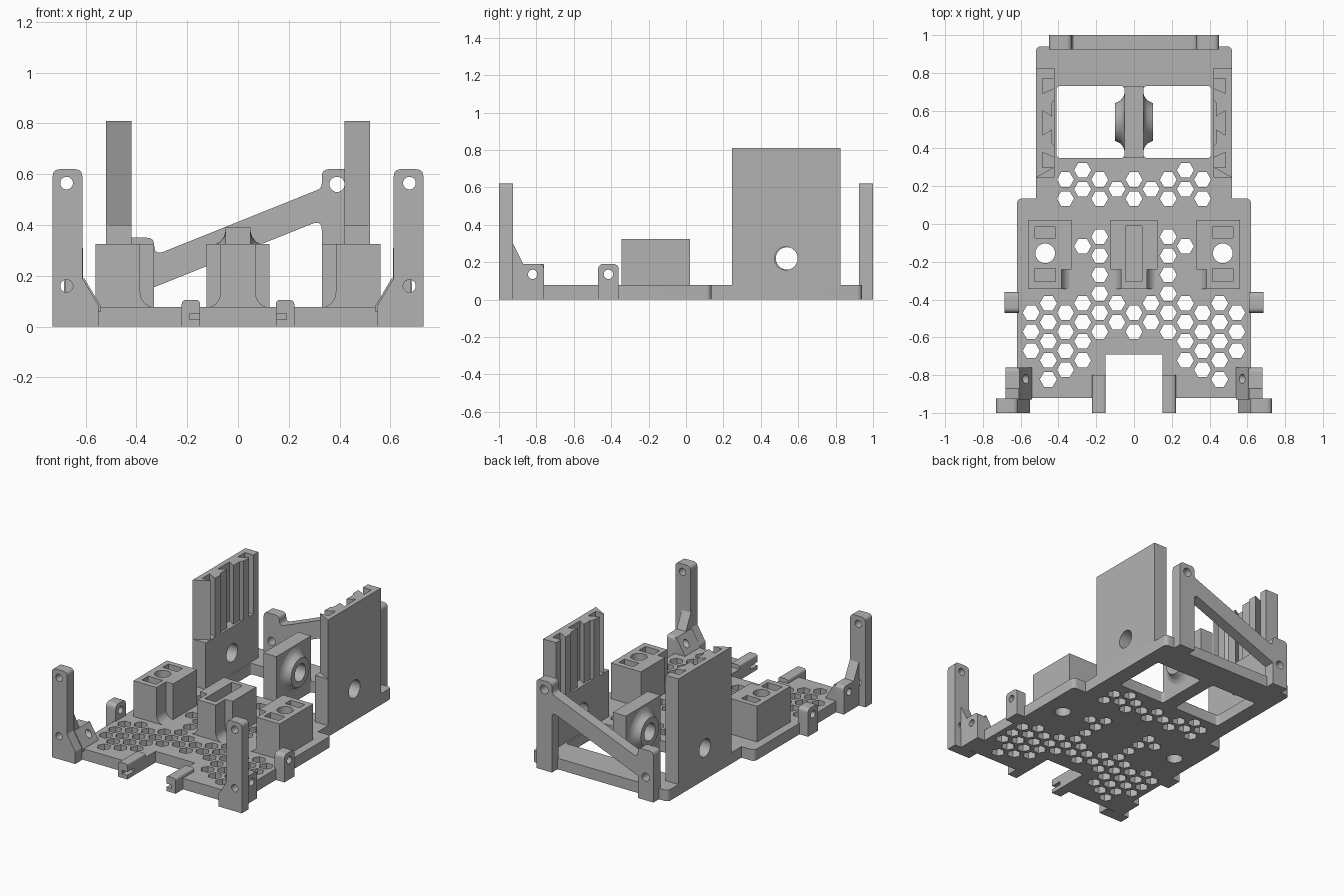
import bpy, bmesh, math
from mathutils import Vector

if "Cube" in bpy.data.objects:
    bpy.data.objects.remove(bpy.data.objects["Cube"])

grey = bpy.data.materials.new("plain grey")
grey.diffuse_color = (0.45, 0.45, 0.45, 1)
grey.use_nodes = True
grey.node_tree.nodes["Principled BSDF"].inputs["Base Color"].default_value = grey.diffuse_color
AXES = {'x': lambda u, v, w: (w, u, v),
        'y': lambda u, v, w: (u, w, v),
        'z': lambda u, v, w: (u, v, w)}


def circle(u, v, r, n=24, start=0.0):
    return [(u + r * math.cos(start + 2 * math.pi * i / n),
             v + r * math.sin(start + 2 * math.pi * i / n)) for i in range(n)]


def rect(u0, u1, v0, v1, r=0.0):
    return rounded([(u0, v0, r), (u1, v0, r), (u1, v1, r), (u0, v1, r)])


def rounded(points, n=5):
    """Polygon whose corners (u, v, radius) are rounded where a radius is given."""
    out = []
    for i, p in enumerate(points):
        c = Vector(p[:2])
        r = p[2] if len(p) > 2 else 0
        if not r:
            out.append(tuple(c))
            continue
        a = c + (Vector(points[i - 1][:2]) - c).normalized() * r
        b = c + (Vector(points[(i + 1) % len(points)][:2]) - c).normalized() * r
        for k in range(n + 1):
            t = k / n
            out.append(tuple(a * (1 - t) ** 2 + c * 2 * t * (1 - t) + b * t * t))
    return out


def prism(name, loops, lo, hi, axis='z', side=1):
    """Extrude an outline with holes from lo to hi along an axis."""
    cu = bpy.data.curves.new(name, 'CURVE')
    cu.dimensions, cu.fill_mode, cu.extrude = '2D', 'BOTH', 0.5
    for loop in loops:
        s = cu.splines.new('POLY')
        s.points.add(len(loop) - 1)
        for p, q in zip(s.points, loop):
            p.co = (q[0], q[1], 0, 1)
        s.use_cyclic_u = True
    tmp = bpy.data.objects.new(name, cu)
    bpy.context.collection.objects.link(tmp)
    dg = bpy.context.evaluated_depsgraph_get()
    me = bpy.data.meshes.new_from_object(tmp.evaluated_get(dg))
    bpy.data.objects.remove(tmp)
    bm = bmesh.new()
    bm.from_mesh(me)
    for v in bm.verts:
        w = lo + (v.co.z + 0.5) * (hi - lo)
        x, y, z = AXES[axis](v.co.x, v.co.y, w)
        v.co = (x * side, y, z)
    bmesh.ops.remove_doubles(bm, verts=bm.verts, dist=1e-5)
    bmesh.ops.recalc_face_normals(bm, faces=bm.faces)
    bm.to_mesh(me)
    bm.free()
    me.name = name
    me.materials.clear()
    me.materials.append(grey)
    ob = bpy.data.objects.new(name, me)
    bpy.context.collection.objects.link(ob)
    return ob


def cut(ob, cutter):
    m = ob.modifiers.new("hole", 'BOOLEAN')
    m.operation, m.object, m.solver = 'DIFFERENCE', cutter, 'EXACT'
    dg = bpy.context.evaluated_depsgraph_get()
    me = bpy.data.meshes.new_from_object(ob.evaluated_get(dg))
    ob.modifiers.clear()
    ob.data = me
    bpy.data.objects.remove(cutter)


def fillet(u, z, r, direction, n=6):
    """Concave fillet profile rising against a wall at u."""
    arc = [(u + direction * r * (1 - math.cos(t)), z + r * (1 - math.sin(t)))
           for t in [i * math.pi / 2 / n for i in range(n + 1)]]
    return [(u, z)] + arc


# Base plate: outline, twin windows, screw holes and honeycomb
half = [(0.15, -0.69), (0.15, -0.92), (0.62, -0.92), (0.62, 0.135, 0.03),
        (0.52, 0.135), (0.52, 0.94, 0.03), (0.45, 0.94)]
outline = rounded(half + [(-p[0],) + p[1:] for p in reversed(half)])
holes = [rect(0.05, 0.41, 0.35, 0.73, 0.02), rect(-0.41, -0.05, 0.35, 0.73, 0.02),
         circle(0.47, -0.155, 0.052), circle(-0.47, -0.155, 0.052)]
comb = {0: [0, 1, 7, 8], 1: [1, 7, 8], 2: [0, 1, 3, 4, 5, 6, 7, 8],
        3: [0, 1, 4, 7, 8, 9, 10], 4: [0, 1, 7, 8, 9, 10],
        5: [7, 8, 9, 10, 11], 6: [7, 8, 9]}
for col, rows in comb.items():
    for row in rows:
        y = (0.285 if col % 2 else 0.235) - 0.1007 * row
        for s in ((1, -1) if col else (1,)):
            holes.append(circle(s * col * 0.0907, y, 0.045, 6))
prism("base_plate", [outline] + holes, 0, 0.077)

# Centre socket with narrowed front and long pocket
prism("centre_socket", [[(-0.07, -0.345), (0.07, -0.345), (0.07, -0.24), (0.125, -0.24),
                         (0.125, 0.022), (-0.125, 0.022), (-0.125, -0.24), (-0.07, -0.24)],
                        rect(-0.042, 0.042, -0.305, -0.01)], 0.07, 0.325)

# Bearing wall across the windows, with a flared collar on both faces
prism("bearing_wall", [rect(0.35, 0.73, 0, 0.39), circle(0.54, 0.22, 0.06)],
      -0.05, 0.05, 'x')

for s in (1, -1):
    side = "right" if s > 0 else "left"
    # Bearing collar: revolved ring profile of (x, radius)
    bm = bmesh.new()
    prof = [(0.048, 0.16), (0.055, 0.135), (0.07, 0.115), (0.1, 0.1), (0.1, 0.06), (0.048, 0.06)]
    rings = [[bm.verts.new((s * x, 0.54 + a, 0.22 + b)) for a, b in circle(0, 0, r, 32)]
             for x, r in prof]
    for i in range(len(rings)):
        p, q = rings[i - 1], rings[i]
        for k in range(32):
            bm.faces.new((p[k - 1], p[k], q[k], q[k - 1]))
    bmesh.ops.recalc_face_normals(bm, faces=bm.faces)
    me = bpy.data.meshes.new("bearing_collar")
    bm.to_mesh(me)
    bm.free()
    me.materials.append(grey)
    bpy.context.collection.objects.link(bpy.data.objects.new(side + "_bearing_collar", me))

    # Tall side wall: solid lower half with a round hole, slotted upper half
    prism(side + "_wall_lower", [rect(0.245, 0.825, 0.0, 0.4), circle(0.535, 0.22, 0.062)],
          0.42, 0.52, 'x', s)
    prism(side + "_wall_upper", [[
        (0.52, 0.245), (0.52, 0.825), (0.42, 0.825),
        (0.42, 0.77), (0.485, 0.77), (0.485, 0.69), (0.42, 0.72),
        (0.42, 0.66), (0.435, 0.64), (0.435, 0.57), (0.485, 0.6), (0.485, 0.47), (0.435, 0.5),
        (0.435, 0.43), (0.42, 0.41), (0.42, 0.35), (0.485, 0.38), (0.485, 0.3),
        (0.42, 0.3)]], 0.4, 0.81, 'z', s)

    # Side socket with screw bore and two pockets
    prism(side + "_socket", [[(0.385, -0.345), (0.562, -0.345), (0.562, 0.022), (0.33, 0.022),
                              (0.33, -0.24), (0.385, -0.24)],
                             circle(0.47, -0.155, 0.052), rect(0.415, 0.525, -0.305, -0.235),
                             rect(0.415, 0.525, -0.075, -0.015)], 0.07, 0.325, 'z', s)
    prism(side + "_socket_fillet", [fillet(0.385, 0.075, 0.06, -1)], -0.345, -0.24, 'y', s)
    prism(side + "_centre_fillet", [fillet(0.07, 0.075, 0.055, 1)], -0.345, -0.24, 'y', s)

    # Front post with foot and two screw holes
    prism(side + "_front_post", [rounded([
        (0.55, 0), (0.73, 0), (0.73, 0.62, 0.03), (0.613, 0.62, 0.03), (0.613, 0.19),
        (0.55, 0.085)]), circle(0.675, 0.16, 0.025), circle(0.675, 0.565, 0.025)],
        -1, -0.925, 'y', s)

    # Gusset tab behind the post, with a sloped inner brace
    tab_hole = circle(-0.82, 0.135, 0.025)
    prism(side + "_post_tab", [rounded([
        (-0.93, 0), (-0.76, 0), (-0.76, 0.19, 0.025), (-0.87, 0.19), (-0.93, 0.31)]), tab_hole],
        0.61, 0.68, 'x', s)
    brace = prism(side + "_post_brace", [[(0.54, 0.06), (0.615, 0.06), (0.615, 0.19),
                                          (0.605, 0.19), (0.54, 0.08)]], -0.93, -0.76, 'y', s)
    cut(brace, prism("cutter", [tab_hole], 0.5, 0.7, 'x', s))

    # Small mid tab on the plate edge
    prism(side + "_mid_tab", [rounded([(-0.47, 0), (-0.36, 0), (-0.36, 0.19, 0.03),
                                       (-0.47, 0.19, 0.03)]), circle(-0.415, 0.135, 0.025)],
          0.61, 0.685, 'x', s)

    # Grooved front rail arm beside the notch
    prism(side + "_rail_arm", [rounded([
        (0.15, 0), (0.222, 0), (0.222, 0.105, 0.02), (0.15, 0.105, 0.015), (0.15, 0.052),
        (0.19, 0.052), (0.19, 0.028), (0.15, 0.028)])], -1, -0.8, 'y', s)

# Rear frame: low post, tall post and diagonal beam
prism("rear_frame", [rounded([
    (-0.45, 0), (-0.33, 0), (-0.33, 0.155), (0.33, 0.42, 0.04), (0.33, 0),
    (0.45, 0), (0.45, 0.62, 0.03), (0.33, 0.62, 0.03), (0.33, 0.545, 0.02),
    (-0.33, 0.28, 0.04), (-0.33, 0.35, 0.03), (-0.45, 0.35, 0.03)]),
    circle(0.39, 0.56, 0.03), circle(-0.39, 0.16, 0.028)], 0.925, 1, 'y')

# Smooth the rounded surfaces while keeping crisp edges
for ob in bpy.context.scene.objects:
    ob.select_set(True)
    bpy.context.view_layer.objects.active = ob
bpy.ops.object.shade_smooth_by_angle(angle=math.radians(30))
